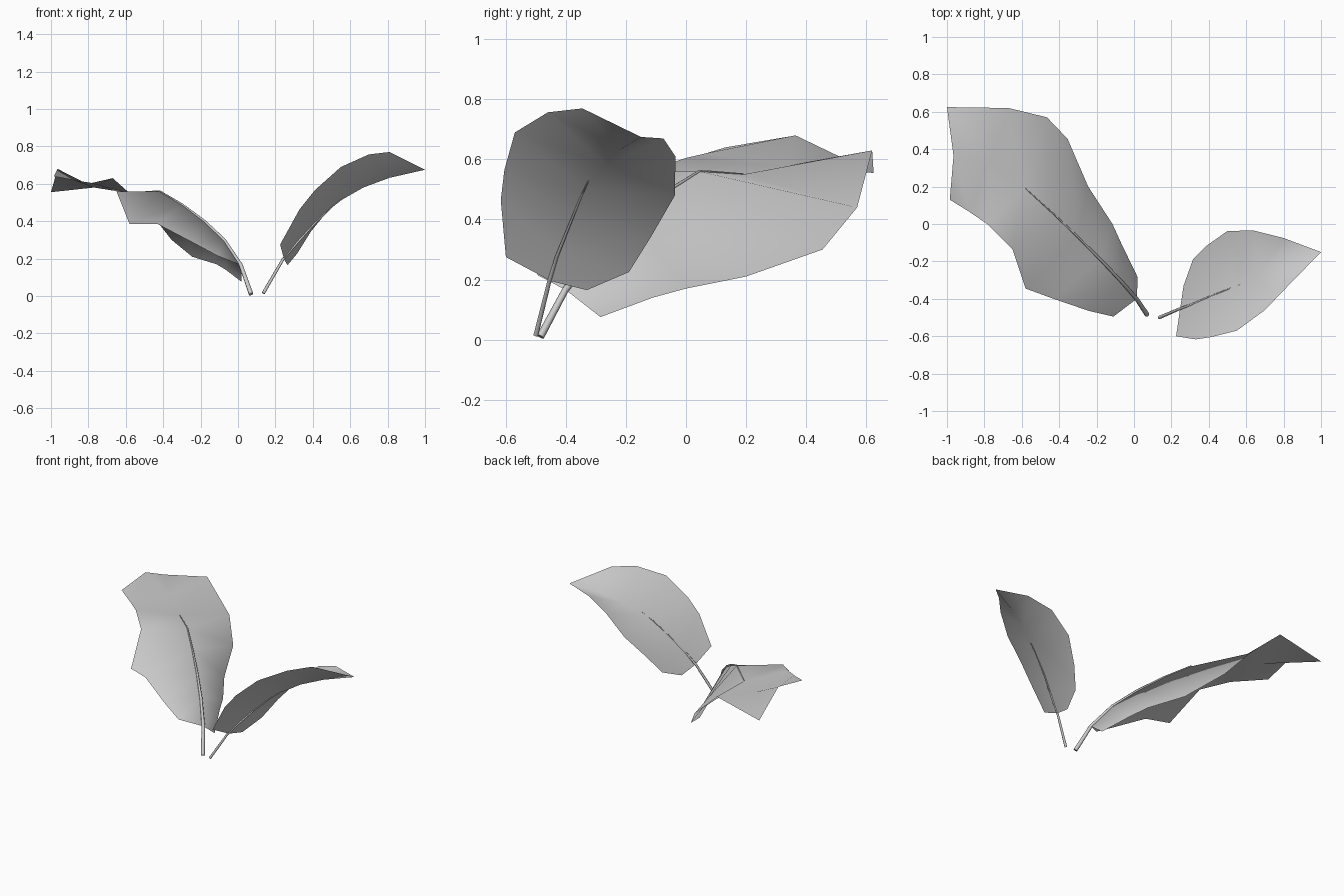
import bpy
import bmesh
import math

# Remove the default object
default_cube = bpy.data.objects.get("Cube")
if default_cube:
    bpy.data.objects.remove(default_cube, do_unlink=True)


def make_material(name, color):
    material = bpy.data.materials.new(name)
    material.use_nodes = True
    material.diffuse_color = color
    material.node_tree.nodes["Principled BSDF"].inputs["Base Color"].default_value = color
    return material


plain_grey = make_material("plain grey", (0.6, 0.6, 0.6, 1))


def make_leaf(name, near_edge, midrib, far_edge, tip=None):
    """Skin a thin blade between two edges and the midrib; close it at a pointed tip."""
    bm = bmesh.new()
    rows = [[bm.verts.new(point) for point in row]
            for row in zip(near_edge, midrib, far_edge)]
    for row, following in zip(rows, rows[1:]):
        for side in range(2):
            bm.faces.new((row[side], following[side],
                          following[side + 1], row[side + 1]))
    if tip:
        end = bm.verts.new(tip)
        for side in range(2):
            bm.faces.new((rows[-1][side], end, rows[-1][side + 1]))
    # Upper surface faces up
    bm.normal_update()
    if sum(face.normal.z for face in bm.faces) < 0:
        bmesh.ops.reverse_faces(bm, faces=bm.faces)
    for face in bm.faces:
        face.smooth = True
    mesh = bpy.data.meshes.new(name)
    bm.to_mesh(mesh)
    bm.free()
    mesh.materials.append(plain_grey)
    leaf = bpy.data.objects.new(name, mesh)
    bpy.context.collection.objects.link(leaf)
    return leaf


def make_stem(name, path, base_radius, end_radius):
    """Sweep a tapering tube along the path."""
    curve = bpy.data.curves.new(name, "CURVE")
    curve.dimensions = "3D"
    curve.bevel_depth = base_radius
    curve.bevel_resolution = 1
    curve.use_fill_caps = True
    spline = curve.splines.new("POLY")
    spline.points.add(len(path) - 1)
    last = len(path) - 1
    for index, (point, position) in enumerate(zip(spline.points, path)):
        point.co = (*position, 1)
        point.radius = 1 + (end_radius / base_radius - 1) * index / last
    curve.materials.append(plain_grey)
    stem = bpy.data.objects.new(name, curve)
    bpy.context.collection.objects.link(stem)
    return stem


# Small pointed leaf: cupped along the midrib
make_leaf(
    "small_leaf",
    near_edge=[(.225, -.6, .275), (.33, -.617, .465), (.41, -.605, .565),
               (.55, -.57, .69), (.7, -.46, .757), (.81, -.345, .77)],
    midrib=[(.247, -.45, .195), (.32, -.42, .29), (.41, -.385, .39),
            (.53, -.335, .5), (.67, -.27, .58), (.81, -.22, .632)],
    far_edge=[(.265, -.33, .165), (.315, -.19, .225), (.39, -.115, .345),
              (.5, -.037, .48), (.64, -.035, .61), (.8, -.075, .67)],
    tip=(1, -.15, .675),
)
make_stem(
    "small_stem",
    [(.135, -.5, .015), (.24, -.455, .195), (.31, -.43, .278),
     (.4, -.39, .377), (.5, -.35, .475), (.57, -.325, .528)],
    base_radius=.009, end_radius=.002,
)

# Large drooping leaf: arched over the midrib, with a wavy blunt end
make_leaf(
    "large_leaf",
    near_edge=[(-.11, -.495, .215), (-.24, -.465, .285), (-.43, -.4, .385),
               (-.58, -.345, .385), (-.65, -.135, .56), (-.785, 0, .605),
               (-.88, .065, .62), (-.985, .13, .64)],
    midrib=[(.015, -.4, .165), (-.075, -.3, .3), (-.18, -.19, .4),
            (-.3, -.07, .49), (-.42, .045, .56), (-.58, .19, .55),
            (-.77, .34, .58), (-.965, .365, .68)],
    far_edge=[(.02, -.285, .075), (-.065, -.11, .14), (-.115, 0, .17),
              (-.245, .2, .21), (-.355, .455, .3), (-.465, .57, .44),
              (-.67, .62, .63), (-1, .625, .555)],
)
make_stem(
    "large_stem",
    [(.07, -.485, .01), (.015, -.402, .165), (-.075, -.3, .3),
     (-.18, -.19, .4), (-.3, -.07, .49), (-.42, .045, .562), (-.58, .19, .552)],
    base_radius=.013, end_radius=.002,
)
